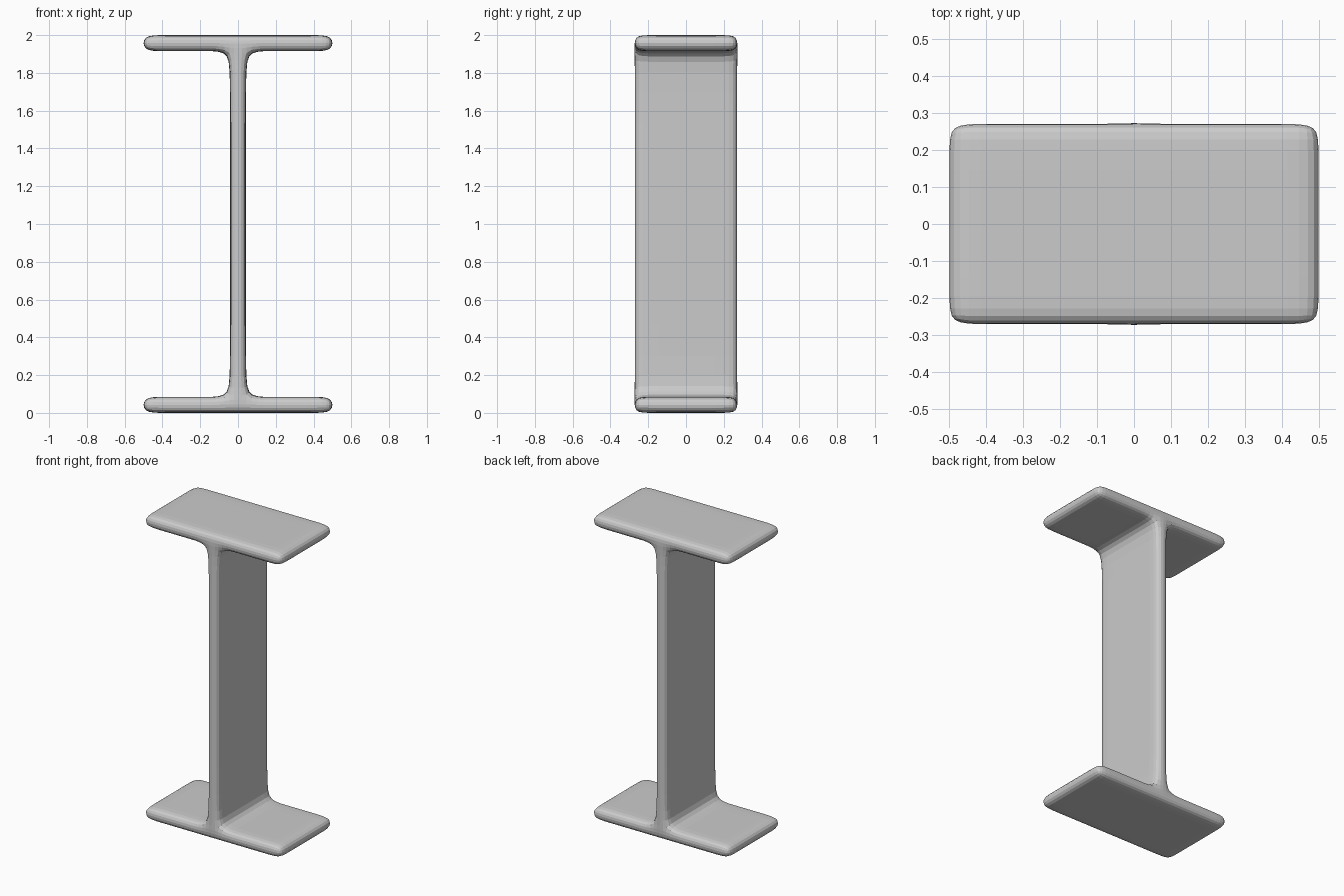
import bpy
import bmesh

cube = bpy.data.objects.get("Cube")
if cube:
    bpy.data.objects.remove(cube, do_unlink=True)

# Material
steel = bpy.data.materials.new("light grey")
steel.use_nodes = True
colour = (0.6, 0.6, 0.6, 1)
steel.diffuse_color = colour
steel.node_tree.nodes["Principled BSDF"].inputs["Base Color"].default_value = colour


def mirrored(values):
    return [-v for v in reversed(values)] + list(values)


# Cage lines: the web is the middle column, the flanges the outer rows
xs = mirrored([0.042, 0.15, 0.4, 0.504])
ys = mirrored([0.2, 0.274])
zs = mirrored([0.75, 0.915, 1.0])
nx, ny, nz = len(xs) - 1, len(ys) - 1, len(zs) - 1


def solid(i, j, k):
    inside = 0 <= i < nx and 0 <= j < ny and 0 <= k < nz
    return inside and (k in (0, nz - 1) or i == nx // 2)


# Beam cage: outer faces of every filled cell
bm = bmesh.new()
verts = {}


def vert(key):
    if key not in verts:
        i, j, k = key
        verts[key] = bm.verts.new((xs[i], ys[j], zs[k] + 1))
    return verts[key]


for i in range(nx):
    for j in range(ny):
        for k in range(nz):
            if not solid(i, j, k):
                continue
            for axis in range(3):
                for side in (0, 1):
                    near = [i, j, k]
                    near[axis] += 2 * side - 1
                    if solid(*near):
                        continue
                    ring = []
                    for a, b in ((0, 0), (1, 0), (1, 1), (0, 1)):
                        key = [i, j, k]
                        key[axis] += side
                        key[(axis + 1) % 3] += a
                        key[(axis + 2) % 3] += b
                        ring.append(vert(tuple(key)))
                    bm.faces.new(ring if side else ring[::-1])

mesh = bpy.data.meshes.new("i_beam")
bm.to_mesh(mesh)
bm.free()
mesh.materials.append(steel)
beam = bpy.data.objects.new("i_beam", mesh)
bpy.context.collection.objects.link(beam)

# Rounded edges and fillets
rounding = beam.modifiers.new("rounding", "SUBSURF")
rounding.levels = rounding.render_levels = 2
